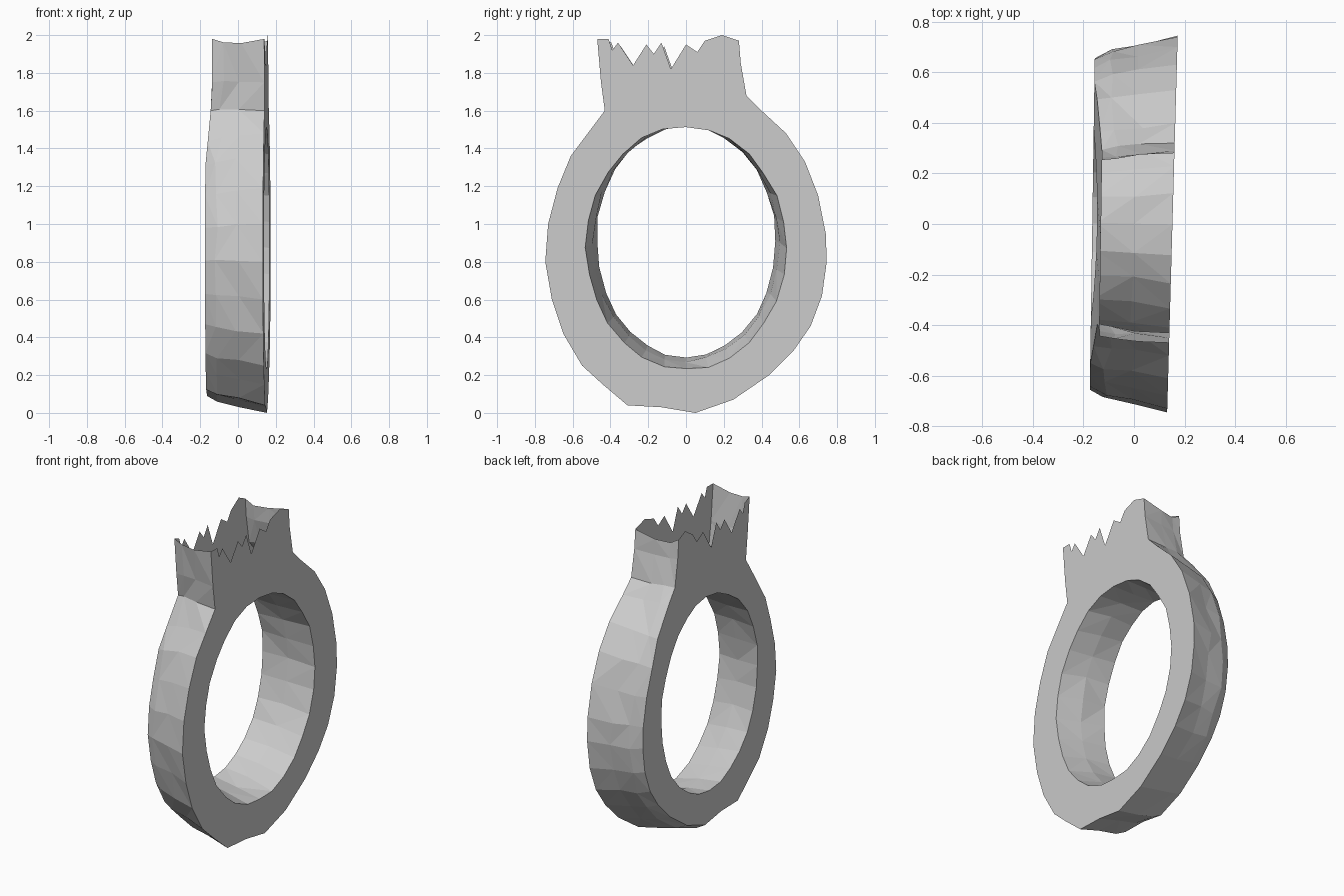
import bpy, bmesh, math, random
from mathutils import Vector

if "Cube" in bpy.data.objects:
    bpy.data.objects.remove(bpy.data.objects["Cube"])

random.seed(4)

# Outer outline (y, z), from the broken top at +y, round the band, to the broken top at -y
OUTLINE = [(.28, 1.97), (.29, 1.85), (.32, 1.68), (.40, 1.60), (.53, 1.48), (.63, 1.33),
           (.70, 1.15), (.74, .95), (.745, .80), (.72, .62), (.66, .46), (.57, .33),
           (.44, .20), (.25, .07), (.05, .0), (-.13, .03), (-.31, .04), (-.44, .15),
           (-.55, .25), (-.65, .42), (-.71, .60), (-.745, .80), (-.73, 1.0), (-.68, 1.19),
           (-.61, 1.36), (-.52, 1.48), (-.43, 1.60), (-.45, 1.75), (-.47, 1.98)]
# Jagged break between the two ends (y, z)
BREAK = [(-.41, 1.98), (-.39, 1.92), (-.36, 1.96), (-.28, 1.84), (-.21, 1.95), (-.17, 1.90),
         (-.13, 1.96), (-.08, 1.82), (0, 1.95), (.06, 1.91), (.10, 1.97), (.19, 2.0)]
N_HOLE = 28


def side_x(t, y, z):
    """x across the width: t=0 is the -x side, t=1 the +x side."""
    left = -.165 + .015 * y + .035 * min(1, max(0, (z - 1.3) / .4))
    right = .152 + .028 * y
    return left + (right - left) * t


def inset(y, z, d):
    """Pull an outline point inward; only sideways on the upper block."""
    w = 1 - .7 * min(1, max(0, (z - 1.3) / .35))
    v = Vector((-y, .85 - z if z < 1.55 else 0)).normalized() * d * w
    return y + v.x, z + v.y


def jit(a):
    return random.uniform(-a, a)


bm = bmesh.new()


def loft(rows, closed):
    n = len(rows[0])
    for a, b in zip(rows, rows[1:]):
        for i in range(n if closed else n - 1):
            j = (i + 1) % n
            if random.random() < .5:
                tris = ((a[i], a[j], b[j]), (a[i], b[j], b[i]))
            else:
                tris = ((a[i], a[j], b[i]), (a[j], b[j], b[i]))
            for t in tris:
                bm.faces.new(t)


# Outer band, open at the top
outer = []
for t, d in ((0, .09), (.2, .06), (.55, .035), (1, 0)):
    row, mid = [], 0 < t < 1
    for y, z in OUTLINE:
        y, z = inset(y, z, d)
        if mid:
            y, z = y + jit(.008), z + jit(.008)
        if mid and z > 1.9:
            z -= .025
        row.append(bm.verts.new((side_x(t, y, z) + (jit(.012) if mid else 0), y, z)))
    outer.append(row)
loft(outer, False)

# Finger hole, narrowing towards -x
hole = []
for t, ry, rz, cz in ((0, .475, .615, .905), (.5, .492, .622, .895), (1, .53, .642, .872)):
    row = []
    for i in range(N_HOLE):
        a = 2 * math.pi * i / N_HOLE
        y, z = ry * math.cos(a) + jit(.006), cz + rz * math.sin(a) + jit(.006)
        row.append(bm.verts.new((side_x(t, y, z), y, z)))
    hole.append(row)
loft(hole, True)


def edge(a, b):
    return bm.edges.get((a, b)) or bm.edges.new((a, b))


# Flat side sheets with a jagged top edge
for k, t in ((0, 0), (-1, 1)):
    jag = []
    for y, z in BREAK:
        if t == 0 and y < .15:
            y, z = y + .015, z - .02
        jag.append(bm.verts.new((side_x(t, y, z), y, z)))
    loop = outer[k] + jag
    edges = [edge(a, b) for a, b in zip(loop, loop[1:] + loop[:1])]
    ring = hole[k]
    edges += [edge(a, b) for a, b in zip(ring, ring[1:] + ring[:1])]
    bmesh.ops.triangle_fill(bm, edges=edges, use_beauty=True, use_dissolve=False,
                            normal=(1, 0, 0))

bmesh.ops.recalc_face_normals(bm, faces=bm.faces)
mesh = bpy.data.meshes.new("broken_ring")
bm.to_mesh(mesh)
bm.free()
ob = bpy.data.objects.new("broken_ring", mesh)
bpy.context.collection.objects.link(ob)
